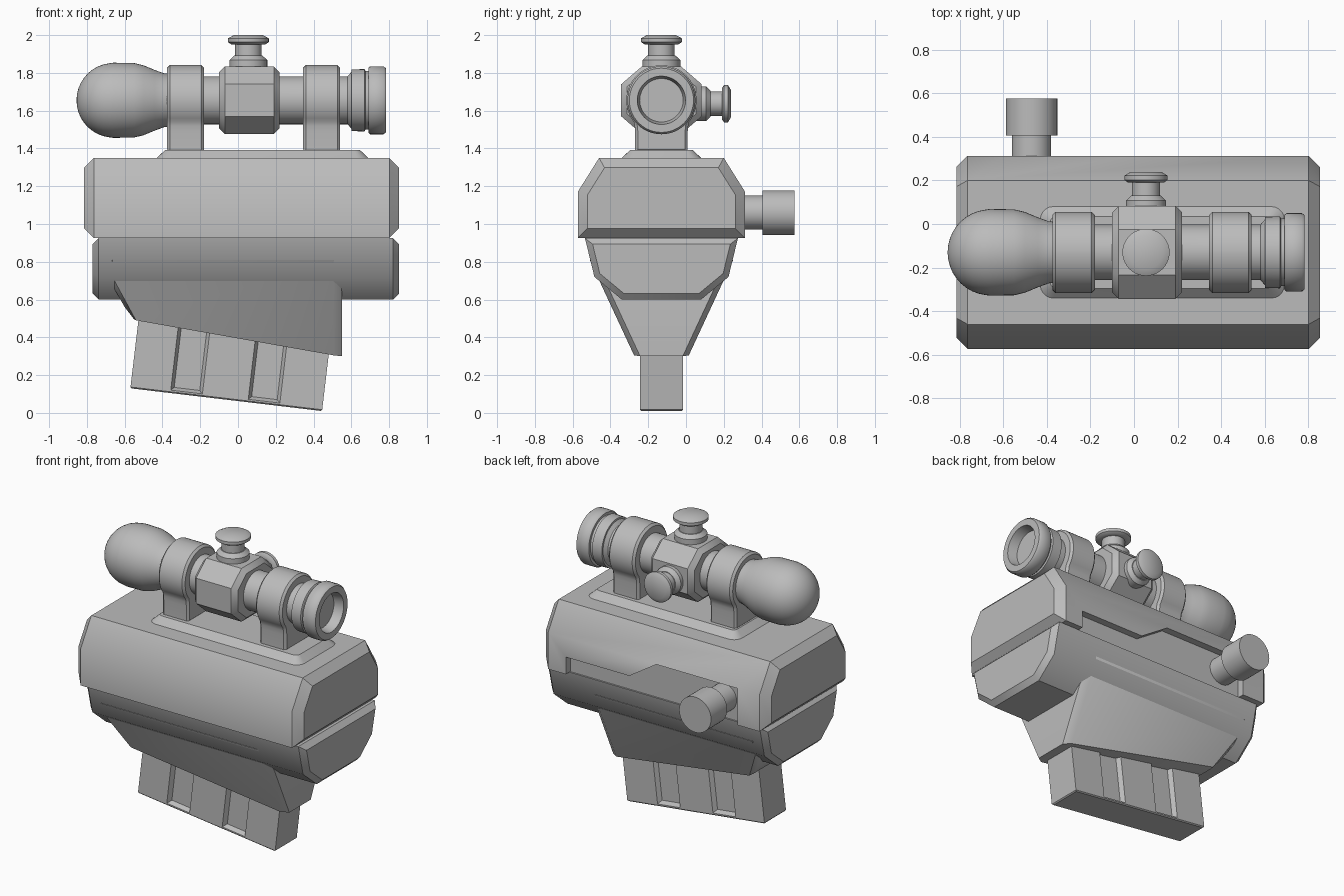
import bpy, bmesh, math
from mathutils import Vector

if "Cube" in bpy.data.objects:
    bpy.data.objects.remove(bpy.data.objects["Cube"], do_unlink=True)

YC = -0.13      # depth of the symmetry plane
SCOPE_Z = 1.655  # height of the scope axis

grey = bpy.data.materials.new("plain_grey")
grey.use_nodes = True
grey.diffuse_color = (0.5, 0.5, 0.5, 1)
grey.node_tree.nodes["Principled BSDF"].inputs["Base Color"].default_value = (0.5, 0.5, 0.5, 1)


def finish(name, bm):
    bmesh.ops.recalc_face_normals(bm, faces=bm.faces)
    mesh = bpy.data.meshes.new(name)
    bm.to_mesh(mesh)
    bm.free()
    mesh.materials.append(grey)
    obj = bpy.data.objects.new(name, mesh)
    bpy.context.collection.objects.link(obj)
    return obj


def loft(name, loops, bevel=0):
    """Skin a list of matching loops, cap both ends, optionally chamfer the caps."""
    bm = bmesh.new()
    rings = [[bm.verts.new(p) for p in loop] for loop in loops]
    n = len(rings[0])
    for a, b in zip(rings, rings[1:]):
        for i in range(n):
            j = (i + 1) % n
            bm.faces.new((a[i], a[j], b[j], b[i]))
    caps = [bm.faces.new(rings[0]), bm.faces.new(rings[-1])]
    bmesh.ops.recalc_face_normals(bm, faces=bm.faces)
    if bevel:
        edges = [e for f in caps for e in f.edges]
        bmesh.ops.bevel(bm, geom=edges, offset=bevel, segments=1, affect='EDGES')
    return finish(name, bm)


def prism(name, pts, x0, x1, bevel=0):
    """Extrude a (y offset, z) profile along x."""
    return loft(name, [[(x, YC + y, z) for y, z in pts] for x in (x0, x1)], bevel)


def mirrored(half):
    """Complete a symmetric profile from its +y half."""
    return half + [(-y, z) for y, z in reversed(half)]


def lathe(name, profile, origin, axis, sides=40, scale=1):
    """Turn a (distance, radius) profile around axis 0, 1 or 2."""
    loops = []
    for t, r in profile:
        loop = []
        for i in range(sides):
            a = math.tau * i / sides
            v = Vector((0, 0, 0))
            v[axis] = t
            v[(axis + 1) % 3] = r * scale * math.cos(a)
            v[(axis + 2) % 3] = r * scale * math.sin(a)
            loop.append(v + Vector(origin))
        loops.append(loop)
    return loft(name, loops)


def cut(obj, cutter):
    mod = obj.modifiers.new("cut", 'BOOLEAN')
    mod.object = cutter
    mod.solver = 'EXACT'
    cutter.hide_render = True
    bpy.context.view_layer.objects.active = obj
    bpy.ops.object.modifier_apply(modifier=mod.name)
    bpy.data.objects.remove(cutter, do_unlink=True)


# Main housing with a stepped recess along the back
upper = prism("upper_housing",
              mirrored([(0.443, 0.925), (0.443, 1.17), (0.33, 1.35)]), -0.815, 0.853, 0.052)
recess = [(-0.6, 0.85), (0.67, 0.85), (0.67, 1.04), (0.2, 1.04), (0, 1.17), (-0.6, 1.17)]
cut(upper, loft("recess_cutter", [[(x, y, z) for x, z in recess] for y in (0.265, 0.5)]))
prism("lower_housing", mirrored([(0.405, 0.925), (0.355, 0.72), (0.21, 0.6)]),
      -0.77, 0.853, 0.032)

# Side bolt
lathe("bolt_handle", [(0.2, 0.09), (0.405, 0.09), (0.405, 0.118), (0.575, 0.118)],
      (-0.47, 0, 1.06), 1)


# Tapered magazine well: hull of a full-width outline and narrower chamfered ends
def half_width(z):
    return 0.38 - 0.465 * (0.81 - z)


wide = [(-0.665, 0.81), (-0.665, 0.72), (-0.54, 0.49), (0.505, 0.305), (0.505, 0.81)]
ends = [(-0.69, 0.81), (-0.69, 0.72), (-0.6, 0.56), (-0.55, 0.495),
        (0.55, 0.3), (0.55, 0.64), (0.53, 0.81)]
bm = bmesh.new()
for outline, inset in ((wide, 0), (ends, 0.03)):
    for x, z in outline:
        for s in (-1, 1):
            bm.verts.new((x, YC + s * (half_width(z) - inset), z))
bmesh.ops.convex_hull(bm, input=bm.verts)
bmesh.ops.dissolve_limit(bm, angle_limit=0.02, verts=bm.verts, edges=bm.edges)
finish("magazine_well", bm)


# Tilted magazine with two grooves on each side
def rect(x, half, y, z0, z1):
    return [(x - half, y, z0), (x + half, y, z0), (x + half, y, z1), (x - half, y, z1)]


mag = loft("magazine", [[(x, y, z) for x, y in
                         ((-0.511, -0.114), (0.511, -0.114), (0.511, 0.114), (-0.511, 0.114))]
                        for z in (0, 0.45)], 0.007)
for x in (-0.213, 0.2):
    for s in (-1, 1):
        cut(mag, loft("groove_cutter", [rect(x, 0.088, s * 0.12, 0.012, 0.6),
                                        rect(x, 0.068, s * 0.086, 0.032, 0.6)]))
mag.location = (-0.0625, YC, 0.07)
mag.rotation_euler.y = 0.118


# Scope rail with rounded corners and sloped edges
def rounded(cx, cy, hx, hy, r, z, steps=5):
    pts = []
    for q, (sx, sy) in enumerate(((1, 1), (-1, 1), (-1, -1), (1, -1))):
        for i in range(steps + 1):
            a = (q + i / steps) * math.pi / 2
            pts.append((cx + sx * (hx - r) + r * math.cos(a),
                        cy + sy * (hy - r) + r * math.sin(a), z))
    return pts


loft("scope_rail", [rounded(0.13, YC, 0.56, 0.21, 0.06, 1.34),
                    rounded(0.13, YC, 0.56, 0.21, 0.06, 1.35),
                    rounded(0.13, YC, 0.515, 0.165, 0.03, 1.392)])

# Scope tube with a domed front and a hollow eyepiece
dome = []
for i in range(10):
    a = math.radians(1 + i * 9.2)
    dome.append((-0.66 - 0.195 * math.cos(a), 0.197 * math.sin(a)))
lathe("scope_tube", dome + [
    (-0.66, 0.199), (-0.55, 0.197), (-0.5, 0.185), (-0.44, 0.16), (-0.39, 0.142), (-0.33, 0.137),
    (-0.25, 0.127), (0.58, 0.127), (0.6, 0.15), (0.6, 0.163), (0.67, 0.165), (0.675, 0.155),
    (0.69, 0.155), (0.69, 0.172), (0.7, 0.18), (0.77, 0.18), (0.783, 0.17),
    (0.783, 0.128), (0.72, 0.115)], (0, YC, SCOPE_Z), 0, 48)

# Mounting rings on legs
ring = []
for i in range(19):
    a = math.radians(-38 + i * 128 / 18)
    ring.append((0.186 * math.cos(a), SCOPE_Z + 0.186 * math.sin(a)))
leg = [(0.139, 1.38), (0.139, 1.49), (0.142, 1.52)]
for name, x in (("front_mount", -0.375), ("rear_mount", 0.345)):
    prism(name, mirrored(leg + ring[:-1] + [(0.004, SCOPE_Z + 0.186)]), x, x + 0.195, 0.014)

# Turret block and its two adjustment knobs
prism("turret_block", [(y, SCOPE_Z + z) for y, z in mirrored(
    [(0.105, -0.178), (0.213, -0.085), (0.213, 0.085), (0.105, 0.178)])], -0.1, 0.22, 0.03)
knob = [(-0.03, 0.1), (0.035, 0.1), (0.058, 0.075), (0.058, 0.07), (0.118, 0.07), (0.118, 0.09),
        (0.13, 0.108), (0.15, 0.108), (0.167, 0.077)]
lathe("top_knob", knob, (0.055, YC, 1.833), 2)
lathe("side_knob", knob, (0.055, 0.072, 1.637), 1, scale=0.92)

# Smooth shading with sharp edges kept
bpy.ops.object.select_all(action='DESELECT')
for obj in bpy.context.collection.objects:
    if obj.type == 'MESH':
        obj.select_set(True)
        bpy.context.view_layer.objects.active = obj
bpy.ops.object.shade_smooth_by_angle(angle=math.radians(39))
